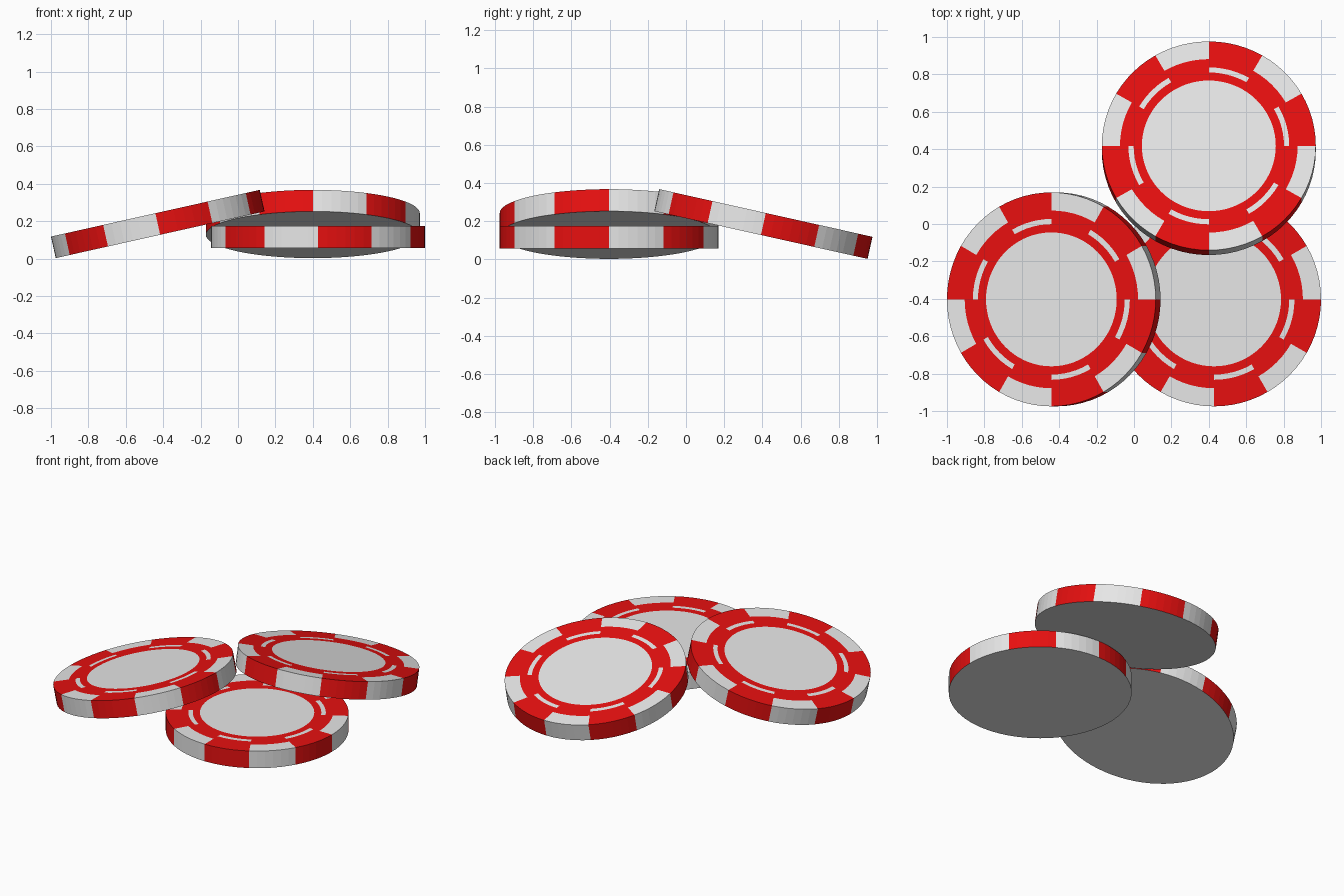
import bpy, bmesh, math

if "Cube" in bpy.data.objects:
    bpy.data.objects.remove(bpy.data.objects["Cube"])

R, T, N = 0.572, 0.118, 72                 # radius, thickness, sides
RINGS = [0.358, 0.402, 0.43, 0.475, R]     # painted rings on the top face
TILT = math.radians(12.6)


def material(name, rgb):
    m = bpy.data.materials.new(name)
    m.diffuse_color = (*rgb, 1)
    m.use_nodes = True
    m.node_tree.nodes["Principled BSDF"].inputs["Base Color"].default_value = m.diffuse_color
    return m


WHITE = material("white", (0.8, 0.8, 0.8))
RED = material("red", (0.8, 0.005, 0.005))


def chip(name, loc, rot, red_parity):
    bm = bmesh.new()

    def circle(r, z):
        return [bm.verts.new((r * math.cos(2 * math.pi * i / N),
                              r * math.sin(2 * math.pi * i / N), z)) for i in range(N)]

    def band(a, b, rule):
        for i in range(N):
            j = (i + 1) % N
            f = bm.faces.new((a[i], b[i], b[j], a[j]))
            f.material_index = rule(i * 12 // N % 2 == red_parity)

    top = [circle(r, T / 2) for r in RINGS]
    bottom = circle(R, -T / 2)
    bm.faces.new(top[0])                                  # white centre
    bm.faces.new(bottom[::-1])                            # plain underside
    band(top[0], top[1], lambda s: 1)                     # red ring
    band(top[1], top[2], lambda s: 0 if s else 1)         # white dashes
    band(top[2], top[3], lambda s: 1)                     # red ring
    band(top[3], top[4], lambda s: 1 if s else 0)         # rim blocks
    band(top[4], bottom, lambda s: 1 if s else 0)         # edge blocks
    me = bpy.data.meshes.new(name)
    bm.to_mesh(me)
    bm.free()
    me.materials.append(WHITE)
    me.materials.append(RED)
    ob = bpy.data.objects.new(name, me)
    ob.location, ob.rotation_euler = loc, rot
    bpy.context.collection.objects.link(ob)


# one flat chip with two leaning on it
chip("flat_chip", (0.428, -0.403, 0.115), (0, 0, 0), 1)
chip("left_leaning_chip", (-0.429, -0.403, 0.185), (0, -TILT, 0), 1)
chip("back_leaning_chip", (0.40, 0.405, 0.185), (-TILT, 0, 0), 0)
